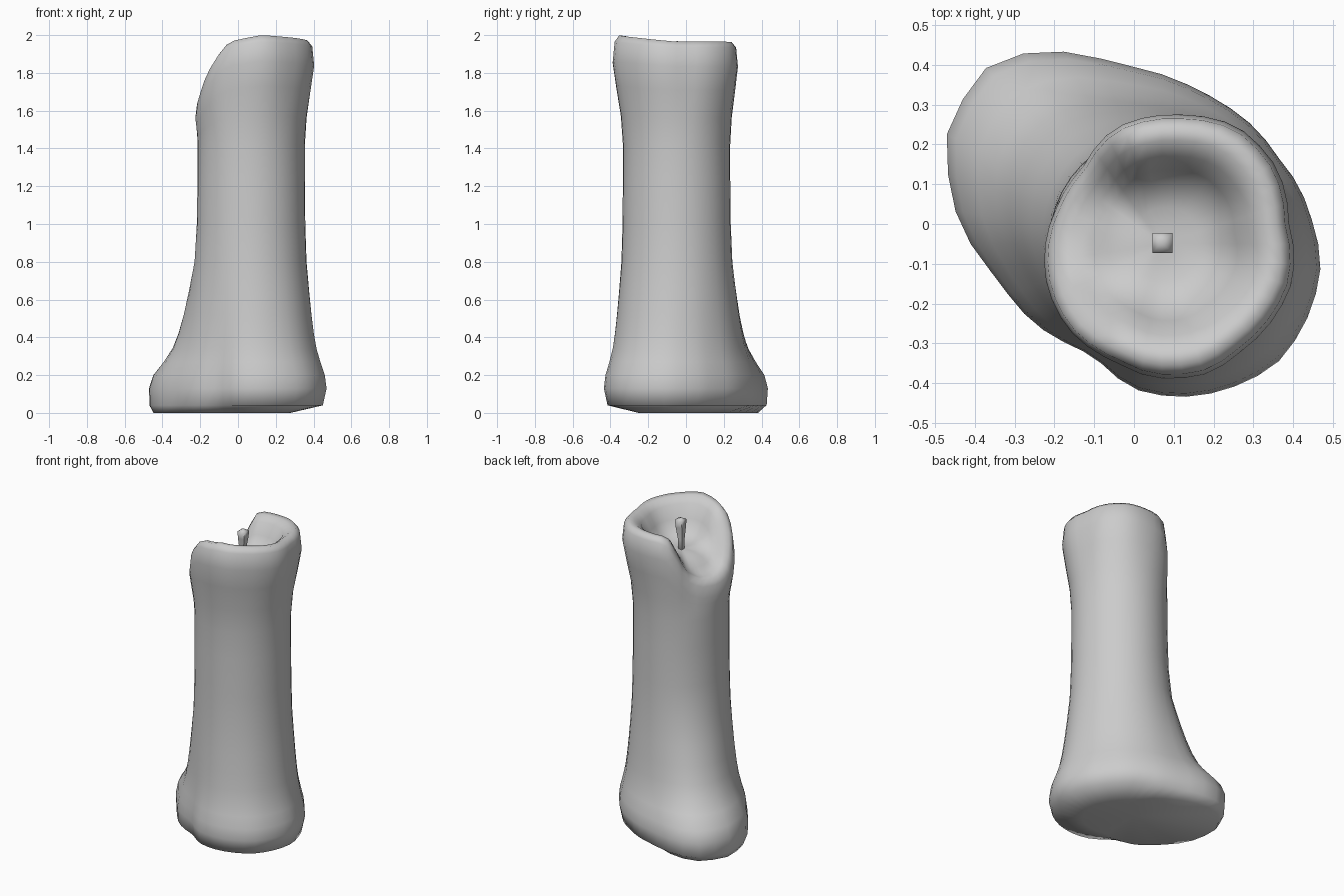
import bpy, bmesh, math

if "Cube" in bpy.data.objects:
    bpy.data.objects.remove(bpy.data.objects["Cube"])

CX, CY, N = 0.07, -0.05, 40

# Plan outlines: spread-out foot and bulging rim
FOOT = [(.45, 0), (.36, .17), (.21, .31), (.11, .36), (0, .395), (-.12, .42), (-.23, .44),
        (-.37, .395), (-.47, .24), (-.47, .16), (-.455, .05), (-.34, -.14), (-.17, -.3),
        (-.1, -.33), (0, -.415), (.12, -.435), (.25, -.41), (.36, -.35), (.43, -.25), (.47, -.1)]
RIM = [(.39, 0), (.36, .14), (.26, .245), (.12, .275), (-.05, .24), (-.13, .14), (-.195, .04),
       (-.22, -.15), (-.16, -.27), (-.04, -.35), (.04, -.385), (.19, -.375), (.27, -.32),
       (.35, -.24), (.40, -.14)]


def lerp_table(table, v):
    if v <= table[0][0]:
        return table[0][1]
    for (a, fa), (b, fb) in zip(table, table[1:]):
        if v <= b:
            return fa + (fb - fa) * (v - a) / (b - a)
    return table[-1][1]


def radii(outline):
    """Distance from the candle axis to the outline along each of N rays."""
    polar = sorted((math.atan2(y - CY, x - CX) % math.tau, math.hypot(x - CX, y - CY))
                   for x, y in outline)
    first, last = polar[0], polar[-1]
    polar = [(last[0] - math.tau, last[1])] + polar + [(first[0] + math.tau, first[1])]
    return [lerp_table(polar, math.tau * i / N) for i in range(N)]


foot, rim = radii(FOOT), radii(RIM)
shaft = [0.284] * N
ang = [math.tau * i / N for i in range(N)]


def at(i, r, z):
    return (CX + r * math.cos(ang[i]), CY + r * math.sin(ang[i]), z)


# Rim height by angle: high around the right, melted open on the left
RIM_Z = [(0, 1.965), (60, 1.965), (100, 1.96), (110, 1.94), (121, 1.82), (133, 1.72), (152, 1.67),
         (175, 1.66), (190, 1.68), (202, 1.71), (215, 1.79), (230, 1.88), (246, 1.965),
         (280, 2.0), (320, 1.985), (360, 1.965)]
rim_z = [lerp_table(RIM_Z, math.degrees(a)) for a in ang]
opened = [min(1, max(0, (1.9 - z) / .2)) for z in rim_z]

rings = []
# Underside: rests on the left lobe, tucked in and lifted on the right
for k, z in ((.52, 0), (.95, .04)):
    rings.append([at(i, foot[i] * (k + (1 - k) * .92 * max(0, math.cos(ang[i] - 2.85)) ** .6), z)
                  for i in range(N)])
# Flared foot blending into the round shaft
for z, w in ((.13, 1), (.2, .92), (.27, .72), (.34, .55), (.42, .43), (.52, .32),
             (.64, .21), (.8, .08), (1.0, .02), (1.25, 0), (1.42, 0)):
    rings.append([at(i, shaft[i] + (foot[i] - shaft[i]) * w, z) for i in range(N)])
# Upper shaft swelling to the rim
for t, w in ((.35, .2), (.7, .65), (1, 1)):
    row = []
    for i in range(N):
        top = rim_z[i] - .05 - .22 * max(0, rim_z[i] - 1.6) - .05 * opened[i]
        row.append(at(i, shaft[i] + (rim[i] - shaft[i]) * w, 1.42 + (top - 1.42) * t))
    rings.append(row)
# Rounded lip and crater whose floor rolls out through the opening
for f, k in ((.97, .85), (.9, 1), (.8, .98), (.68, .82), (.57, .45), (.45, .15), (.28, .02), (.12, 0)):
    row = []
    for i in range(N):
        x, y, _ = at(i, rim[i] * f, 0)
        floor = 1.77 - (.1 * f * f * opened[i])
        z = floor + (rim_z[i] - floor) * k
        row.append((x, y, z - (.045 if f > .95 else .008 if f > .85 else 0) * opened[i]))
    rings.append(row)


def loft(name, rows, bottom, top):
    bm = bmesh.new()
    vs = [[bm.verts.new(p) for p in row] for row in rows]
    n = len(rows[0])
    for a, b in zip(vs, vs[1:]):
        for i in range(n):
            j = (i + 1) % n
            bm.faces.new((a[i], a[j], b[j], b[i]))
    lo, hi = bm.verts.new(bottom), bm.verts.new(top)
    for i in range(n):
        j = (i + 1) % n
        bm.faces.new((lo, vs[0][j], vs[0][i]))
        bm.faces.new((hi, vs[-1][i], vs[-1][j]))
    bmesh.ops.recalc_face_normals(bm, faces=bm.faces)
    me = bpy.data.meshes.new(name)
    bm.to_mesh(me)
    bm.free()
    ob = bpy.data.objects.new(name, me)
    bpy.context.collection.objects.link(ob)
    bpy.context.view_layer.objects.active = ob
    ob.select_set(True)
    bpy.ops.object.shade_smooth_by_angle(angle=math.radians(80))
    ob.select_set(False)
    return ob


# Melted wax body
loft("wax_body", rings, (0, 0, .02), (CX, CY, 1.77))

# Wick: thin square stem, bent and wider near the tip
stem = [(.062, -.04, 1.74, .012), (.064, -.043, 1.83, .014), (.07, -.047, 1.91, .022),
        (.072, -.048, 1.955, .025)]
loft("wick", [[(x + sx * h, y + sy * h, z) for sx, sy in ((-1, -1), (1, -1), (1, 1), (-1, 1))]
              for x, y, z, h in stem], (.062, -.04, 1.73), (.068, -.045, 1.97))
